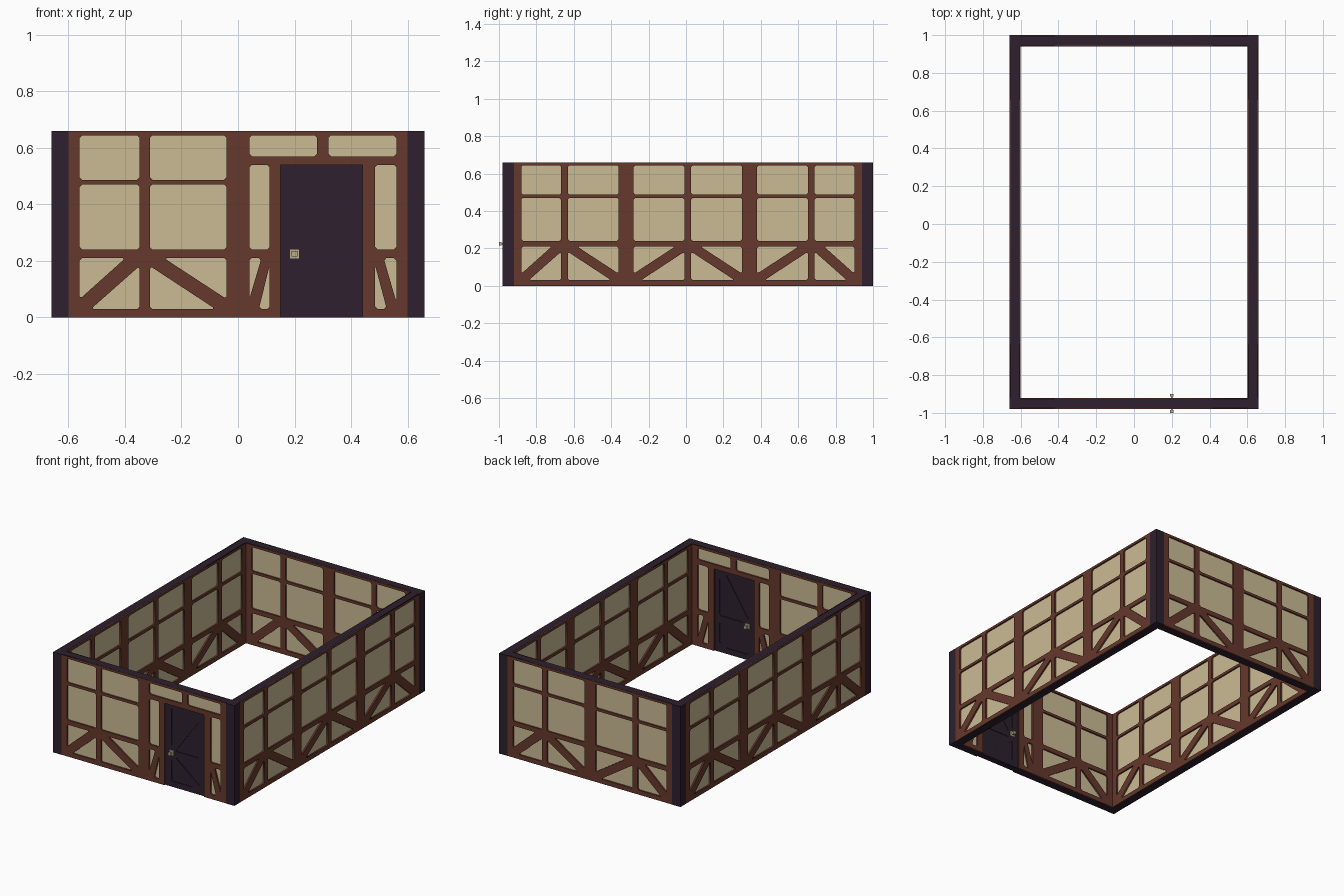
import bpy
import math
from mathutils import Matrix, Vector

if "Cube" in bpy.data.objects:
    bpy.data.objects.remove(bpy.data.objects["Cube"])


def material(name, col):
    m = bpy.data.materials.new(name)
    m.diffuse_color = (*col, 1)
    m.use_nodes = True
    m.node_tree.nodes["Principled BSDF"].inputs["Base Color"].default_value = m.diffuse_color
    return m


PLASTER = material("cream plaster", (0.60, 0.50, 0.30))
TIMBER = material("brown timber", (0.133, 0.040, 0.025))
DARK = material("dark timber", (0.026, 0.0145, 0.027))
METAL = material("pale metal", (0.50, 0.42, 0.26))
H = 0.66


def box(name, x, y, z, mat, frame=Matrix()):
    """Box from three (min, max) ranges, placed in a wall frame."""
    bpy.ops.mesh.primitive_cube_add(size=1)
    o = bpy.context.object
    o.name = name
    size = [b - a for a, b in (x, y, z)]
    mid = [(a + b) / 2 for a, b in (x, y, z)]
    o.data.transform(Matrix.Translation(mid) @ Matrix.Diagonal((*size, 1)))
    o.data.materials.append(mat)
    o.matrix_world = frame
    return o


def rect(a, b, c, d):
    return [(a, c), (b, c), (b, d), (a, d)]


def clip(poly, d=0.009):
    """Cut the corners off an opening."""
    out = []
    n = len(poly)
    for i, p in enumerate(poly):
        p = Vector(p)
        for q in (Vector(poly[i - 1]), Vector(poly[(i + 1) % n])):
            e = q - p
            out.append(p + e.normalized() * min(d, 0.25 * e.length))
    return out


def plate(name, outline, holes, lo, hi, mat, frame):
    """Upright plate with openings; local x along wall, y up, z outward."""
    cu = bpy.data.curves.new(name, 'CURVE')
    cu.dimensions = '2D'
    cu.fill_mode = 'BOTH'
    cu.extrude = (hi - lo) / 2
    for poly in [outline] + [clip(h) for h in holes]:
        s = cu.splines.new('POLY')
        s.points.add(len(poly) - 1)
        for pt, (u, v) in zip(s.points, poly):
            pt.co = (u, v, 0, 1)
        s.use_cyclic_u = True
    tmp = bpy.data.objects.new(name + "_curve", cu)
    bpy.context.collection.objects.link(tmp)
    dg = bpy.context.evaluated_depsgraph_get()
    me = bpy.data.meshes.new_from_object(tmp.evaluated_get(dg))
    bpy.data.objects.remove(tmp)
    me.transform(Matrix.Translation((0, 0, (lo + hi) / 2)))
    me.materials.clear()
    me.materials.append(mat)
    o = bpy.data.objects.new(name, me)
    bpy.context.collection.objects.link(o)
    o.matrix_world = frame @ Matrix.Rotation(math.pi / 2, 4, 'X')
    return o


def bay(a, p):
    """Openings between outer post edge a and middle post edge p."""
    s = 1 if p > a else -1
    return [rect(a, p, 0.487, 0.644), rect(a, p, 0.24, 0.47),
            [(a, 0.21), (p - s * 0.05, 0.21), (a, 0.065)],
            [(p, 0.03), (a + s * 0.04, 0.03), (p, 0.182)]]


def module(c, l, r):
    return bay(l, c - 0.018) + bay(r, c + 0.018)


def wall(name, half, holes, frame, door=None):
    e = 0.0005
    if door:
        d0, d1, dz = door
        outline = [(-half, e), (d0, e), (d0, dz), (d1, dz), (d1, e),
                   (half, e), (half, H - e), (-half, H - e)]
        spans = [(-half, d0), (d1, half)]
        box(name + "_over_door", (d0, d1), (-0.02, 0.02), (dz, H - 0.003), PLASTER, frame)
    else:
        outline = rect(-half, half, e, H - e)
        spans = [(-half, half)]
    for s in spans:
        box(name + "_plaster", s, (-0.02, 0.02), (0.003, H - 0.003), PLASTER, frame)
        box(name + "_sill", s, (-0.024, 0.024), (0, 0.02), DARK, frame)
    box(name + "_top_beam", (-half, half), (-0.024, 0.024), (H - 0.012, H), DARK, frame)
    for side, lo, hi in (("outer", 0.02, 0.03), ("inner", -0.03, -0.02)):
        plate(f"{name}_{side}_timbers", outline, holes, lo, hi, TIMBER, frame)


# Wall frames
front = Matrix.Translation((0, -0.95, 0))
back = Matrix.Translation((0, 0.97, 0))
left_bays = module(-0.33, -0.56, -0.04)
right_bays = module(0.33, 0.04, 0.56)

# Front wall openings around the door
door_bays = [
    rect(0.04, 0.28, 0.57, 0.644), rect(0.32, 0.56, 0.57, 0.644),
    rect(0.04, 0.112, 0.24, 0.54), rect(0.485, 0.56, 0.24, 0.54),
    [(0.04, 0.21), (0.083, 0.21), (0.04, 0.065)],
    [(0.112, 0.03), (0.074, 0.03), (0.112, 0.185)],
    [(0.56, 0.21), (0.515, 0.21), (0.56, 0.055)],
    [(0.485, 0.03), (0.526, 0.03), (0.485, 0.185)]]
wall("front_wall", 0.60, left_bays + door_bays, front, (0.15, 0.44, 0.54))
wall("back_wall", 0.60, left_bays + right_bays, back)

# Side walls with three modules each
side_bays = module(-0.66, -0.89, -0.37) + module(0, -0.29, 0.29) + module(0.66, 0.37, 0.89)
for name, x in (("left_wall", -0.63), ("right_wall", 0.63)):
    f = Matrix.Translation((x, 0.01, 0)) @ Matrix.Rotation(math.pi / 2, 4, 'Z')
    wall(name, 0.93, side_bays, f)

# Corner posts
for x in (-0.63, 0.63):
    for y in (-0.95, 0.97):
        box("corner_post", (x - 0.03, x + 0.03), (y - 0.03, y + 0.03), (0, H), DARK)

# Door slab with braced boards on both faces
box("door_slab", (0.15, 0.44), (-0.017, 0.017), (0, 0.54), DARK, front)
door_holes = [
    [(0.195, 0.265), (0.36, 0.52), (0.195, 0.52)],
    [(0.225, 0.24), (0.405, 0.24), (0.405, 0.49)],
    [(0.225, 0.20), (0.405, 0.20), (0.405, 0.055)],
    [(0.195, 0.18), (0.195, 0.037), (0.36, 0.037)]]
for lo, hi in ((0.017, 0.022), (-0.022, -0.017)):
    plate("door_boards", rect(0.15, 0.44, 0.0005, 0.54), door_holes, lo, hi, DARK, front)

# Handle plates and knobs on both sides
for s in (-1, 1):
    def r(a, b):
        return tuple(sorted((s * a, s * b)))
    box("handle_plate", (0.184, 0.216), r(0.022, 0.027), (0.209, 0.241), METAL, front)
    box("handle_neck", (0.195, 0.205), r(0.027, 0.036), (0.22, 0.23), METAL, front)
    box("handle_knob", (0.190, 0.210), r(0.036, 0.05), (0.215, 0.235), METAL, front)
